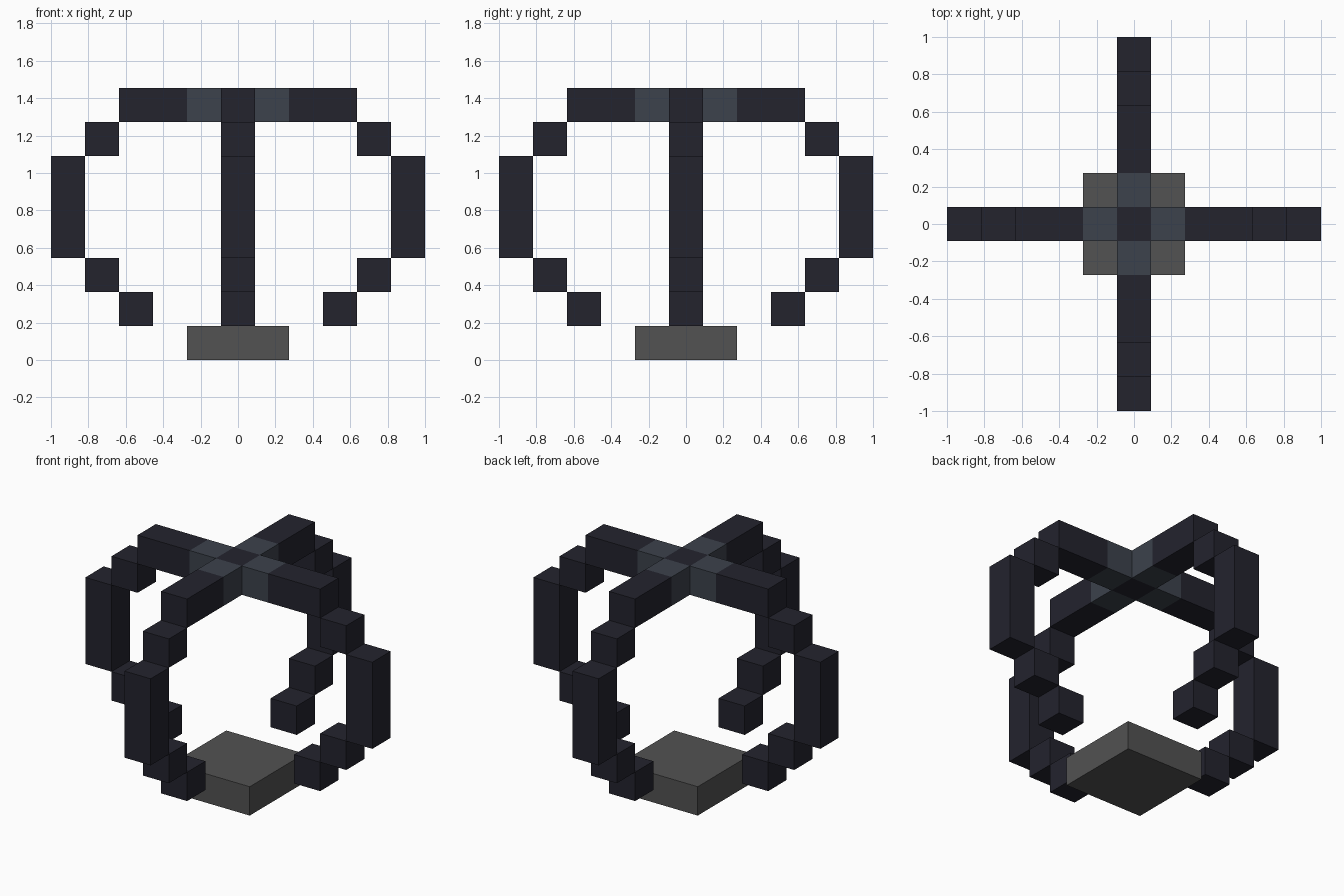
import bpy
import bmesh
from math import pi
from mathutils import Matrix

cube = bpy.data.objects.get("Cube")
if cube:
    bpy.data.objects.remove(cube, do_unlink=True)

U = 2 / 11  # one block of the grid


def material(name, r, g, b):
    mat = bpy.data.materials.new(name)
    mat.use_nodes = True
    mat.diffuse_color = (r, g, b, 1)
    mat.node_tree.nodes["Principled BSDF"].inputs["Base Color"].default_value = (r, g, b, 1)
    return mat


dark = material("dark navy", 0.0168, 0.0168, 0.027)
slate = material("slate blue", 0.045, 0.054, 0.072)
grey = material("stone grey", 0.084, 0.084, 0.084)


def blocks(name, mat, boxes, turn=0):
    """Boxes given as (x0, x1, z0, z1, half depth) in blocks, turned about z."""
    bm = bmesh.new()
    for x0, x1, z0, z1, half in boxes:
        place = (Matrix.Rotation(turn, 4, "Z")
                 @ Matrix.Translation(((x0 + x1) / 2 * U, 0, (z0 + z1) / 2 * U))
                 @ Matrix.Diagonal(((x1 - x0) * U, 2 * half * U, (z1 - z0) * U, 1)))
        bmesh.ops.create_cube(bm, size=1, matrix=place)
    mesh = bpy.data.meshes.new(name)
    bm.to_mesh(mesh)
    bm.free()
    mesh.materials.append(mat)
    obj = bpy.data.objects.new(name, mesh)
    bpy.context.collection.objects.link(obj)


# Base slab and the block at the crossing
blocks("base", grey, [(-1.5, 1.5, 0, 1, 1.5)])
blocks("crown_centre", dark, [(-0.5, 0.5, 7, 8, 0.5)])

# Stepped arm profile: bottom tip, lower step, upright, upper step, top bar
arm = [(2.5, 3.5, 1, 2, 0.5),
       (3.5, 4.5, 2, 3, 0.5),
       (4.5, 5.5, 3, 6, 0.5),
       (3.5, 4.5, 6, 7, 0.5),
       (1.5, 3.5, 7, 8, 0.5)]

# Four arms with their slate joints around the crossing
for i, side in enumerate(("left", "back", "right", "front")):
    blocks(side + "_arm", dark, arm, i * pi / 2)
    blocks(side + "_crown_joint", slate, [(0.5, 1.5, 7, 8, 0.5)], i * pi / 2)
